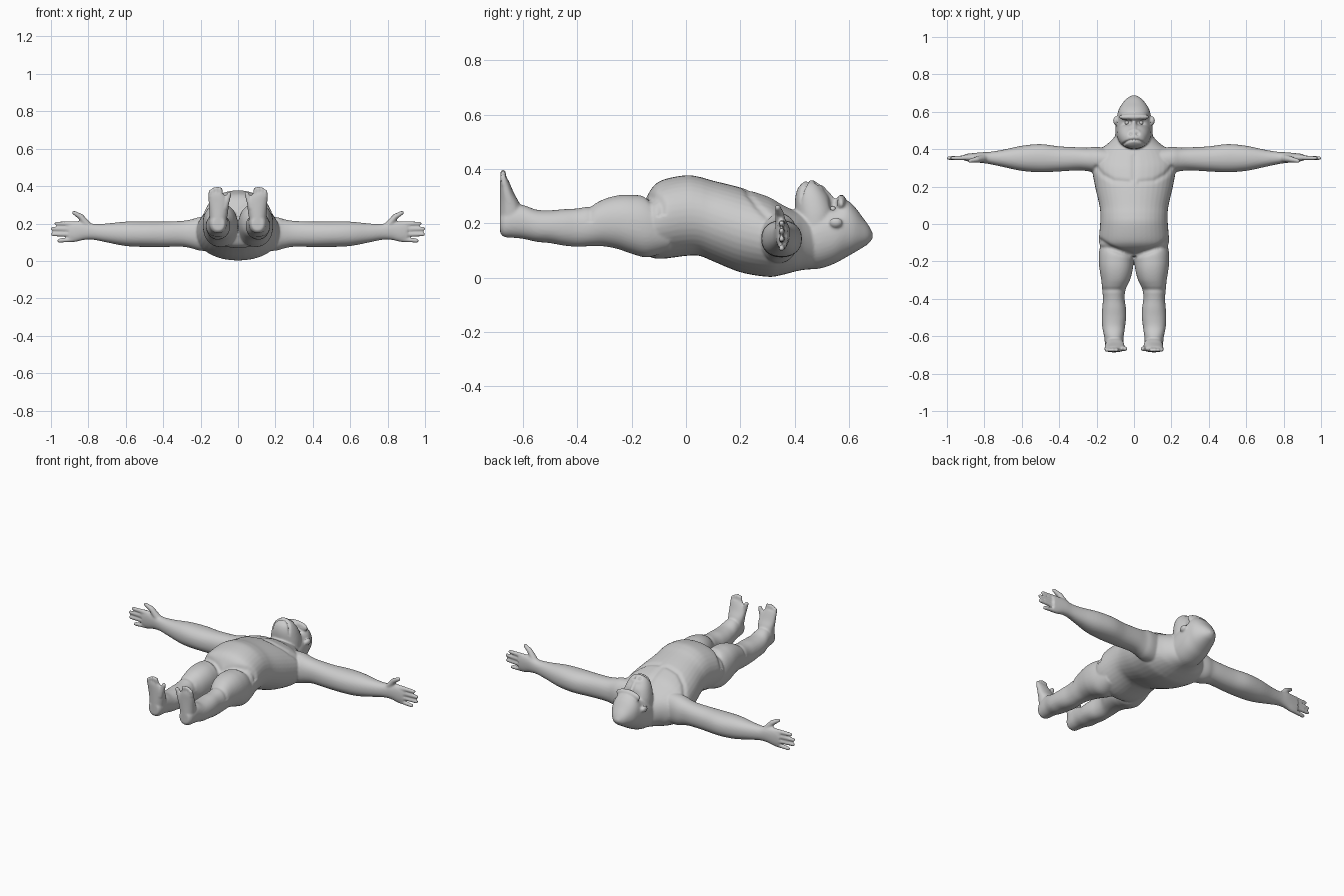
import bpy, bmesh
from math import sin, cos, pi, exp, copysign
from mathutils import Vector, Matrix

bm = bmesh.new()


def spline(rows, n=5):
    """Catmull-Rom resampling of section rows."""
    out = []
    for i in range(len(rows) - 1):
        p0, p1, p2 = rows[max(i - 1, 0)], rows[i], rows[i + 1]
        p3 = rows[min(i + 2, len(rows) - 1)]
        for k in range(n):
            t = k / n
            out.append([0.5 * (2 * b + (c - a) * t + (2 * a - 5 * b + 4 * c - d) * t * t
                               + (3 * b - a - 3 * c + d) * t ** 3)
                        for a, b, c, d in zip(p0, p1, p2, p3)])
    return out + [list(rows[-1])]


def loft(axis, rows, side=1, power=2.2, seg=40):
    """Closed loft along an axis; row = position, min/max of the other two axes in xyz order."""
    others = [i for i in range(3) if i != axis]
    rings = []
    for t, b0, b1, c0, c1 in spline(rows):
        ring = []
        for k in range(seg):
            a = 2 * pi * k / seg
            u = copysign(abs(cos(a)) ** (2 / power), cos(a))
            w = copysign(abs(sin(a)) ** (2 / power), sin(a))
            co = [0, 0, 0]
            co[axis] = t
            co[others[0]] = (b0 + b1) / 2 + u * (b1 - b0) / 2
            co[others[1]] = (c0 + c1) / 2 + w * (c1 - c0) / 2
            co[0] *= side
            ring.append(bm.verts.new(co))
        rings.append(ring)
    faces = [bm.faces.new((r[k], r[(k + 1) % seg], s[(k + 1) % seg], s[k]))
             for r, s in zip(rings, rings[1:]) for k in range(seg)]
    faces += [bm.faces.new(rings[0]), bm.faces.new(rings[-1])]
    bmesh.ops.recalc_face_normals(bm, faces=faces)


def blob(c, r, side=1):
    m = Matrix.Translation((c[0] * side, c[1], c[2])) @ Matrix.Diagonal((*r, 1))
    bmesh.ops.create_icosphere(bm, subdivisions=3, radius=1, matrix=m)


def digit(p, q, r0, r1, side, n=12):
    """Finger or toe: a tapering row of spheres that the remesh fuses."""
    p, q = Vector(p), Vector(q)
    for k in range(n + 1):
        t = k / n
        r = r0 + (r1 - r0) * t
        blob(p.lerp(q, t), (r, r, r), side)


def sym(rows):
    return [(t, -h, h, a, b) for t, h, a, b in rows]


# Trunk, lying on its back
loft(1, sym([(-.175, .07, .14, .26), (-.15, .15, .09, .29), (-.12, .18, .072, .337),
             (-.08, .187, .07, .362), (0, .181, .08, .377), (.05, .18, .08, .371),
             (.1, .185, .06, .357), (.2, .208, .02, .332), (.3, .225, .003, .3),
             (.35, .215, .009, .272), (.4, .18, .022, .247), (.43, .14, .028, .238),
             (.47, .1, .032, .22)]), power=2.1)
# Skull with pointed crown
loft(1, sym([(.4, .1, .03, .22), (.45, .1, .03, .24), (.5, .1, .035, .262), (.55, .096, .053, .268),
             (.59, .088, .075, .284), (.62, .078, .092, .262), (.65, .058, .11, .223),
             (.672, .038, .125, .193), (.688, .012, .145, .163)]))
# Muzzle and jaw
loft(2, [(.19, -.092, .092, .408, .55), (.24, -.088, .088, .403, .55), (.29, -.076, .076, .402, .532),
         (.325, -.06, .06, .41, .508), (.345, -.042, .042, .425, .49), (.359, -.015, .015, .445, .468)])
# Brow ridge, nose bridge
blob((0, .572, .272), (.082, .02, .034))
digit((0, .55, .272), (0, .497, .325), .012, .016, 1)

for s in (1, -1):
    blob((.019, .492, .322), (.017, .015, .018), s)      # nostril wing
    blob((.098, .552, .203), (.014, .024, .019), s)      # ear
    # Arm
    loft(0, [(.1, .28, .4, .05, .24), (.2, .275, .412, .055, .235), (.25, .283, .408, .068, .222),
             (.3, .287, .41, .076, .214), (.4, .281, .415, .075, .21), (.5, .277, .427, .075, .211),
             (.6, .284, .418, .08, .21), (.7, .305, .397, .099, .2), (.77, .32, .386, .113, .198),
             (.82, .327, .383, .113, .21), (.87, .332, .378, .102, .212),
             (.905, .338, .374, .103, .205)], s)
    # Fingers and thumb
    for tip, z0, z1 in ((.972, .198, .2), (.992, .17, .172), (.99, .142, .142), (.957, .115, .108)):
        digit((.88, .355, z0), (tip, .352, z1), .0145, .0105, s)
    digit((.8, .352, .185), (.84, .345, .236), .022, .016, s)
    digit((.84, .345, .236), (.877, .338, .258), .016, .011, s)
    # Leg
    loft(1, [(-.06, .04, .165, .1, .24), (-.14, .003, .185, .075, .295), (-.2, .003, .188, .088, .305),
             (-.25, .008, .183, .105, .303), (-.3, .022, .175, .115, .29), (-.35, .045, .17, .116, .266),
             (-.4, .05, .166, .114, .255), (-.45, .043, .17, .118, .252), (-.5, .042, .172, .127, .248),
             (-.55, .048, .17, .132, .25), (-.6, .055, .16, .143, .267), (-.64, .058, .155, .147, .265),
             (-.67, .065, .148, .15, .25), (-.685, .075, .135, .165, .23)], s)
    # Foot, sole facing forward
    loft(2, [(.17, .067, .143, -.685, -.62), (.22, .06, .15, -.686, -.6), (.27, .052, .154, -.686, -.612),
             (.31, .052, .157, -.686, -.633), (.345, .068, .158, -.686, -.648),
             (.362, .082, .156, -.684, -.656)], s)
    # Toes, with the big toe set apart
    for x, z in ((.093, .384), (.112, .388), (.13, .383), (.147, .372)):
        digit((x, -.669, .345), (x, -.674, z), .0125, .0105, s)
    digit((.072, -.664, .285), (.047, -.667, .358), .018, .0125, s)

# Fuse everything into one skin
src = bpy.data.meshes.new("skin_source")
bm.to_mesh(src)
bm.free()
body = bpy.data.objects.new("ape_body", src)
bpy.context.collection.objects.link(body)
rm = body.modifiers.new("fuse", 'REMESH')
rm.mode, rm.voxel_size = 'VOXEL', .0055
sm = body.modifiers.new("soften", 'SMOOTH')
sm.factor, sm.iterations = .5, 5
dg = bpy.context.evaluated_depsgraph_get()
mesh = bpy.data.meshes.new_from_object(body.evaluated_get(dg))
body.modifiers.clear()
body.data = mesh


def crease(points, width, depth):
    """Press a soft mirrored groove into the upper surface along an xy path."""
    segs = [(Vector(a), Vector(b)) for a, b in zip(points, points[1:])]
    moves = []
    lo = min(p[1] for p in points) - 3 * width
    hi = max(p[1] for p in points) + 3 * width
    for v in mesh.vertices:
        if not lo < v.co.y < hi or v.normal.z < .1 or v.co.z < .15:
            continue
        p = Vector((abs(v.co.x), v.co.y))
        d = 9
        for a, b in segs:
            ab = b - a
            t = max(0, min(1, (p - a).dot(ab) / max(ab.length_squared, 1e-9)))
            d = min(d, (p - a - ab * t).length)
        if d < 3 * width:
            moves.append((v, v.normal * (depth * exp(-(d / width) ** 2))))
    for v, m in moves:
        v.co -= m


crease([(0, .449), (.025, .446), (.045, .437), (.055, .428)], .006, .009)   # mouth
crease([(.017, .484), (.021, .482)], .007, .01)                             # nostrils
crease([(.028, .543), (.048, .541)], .012, .008)                            # eye sockets
crease([(.03, .225), (.11, .232), (.17, .265), (.2, .3)], .014, .006)       # chest muscles
crease([(0, .24), (0, .36)], .014, .005)                                    # breastbone
crease([(0, -.17), (.07, -.152), (.13, -.125), (.18, -.09)], .014, .009)    # belly fold
crease([(.06, -.352), (.16, -.352)], .012, .004)                            # knees
mesh.update()
for p in mesh.polygons:
    p.use_smooth = True

# Eyes
for s, name in ((1, "eye_left"), (-1, "eye_right")):
    bpy.ops.mesh.primitive_uv_sphere_add(segments=24, ring_count=12, radius=.011,
                                         location=(.038 * s, .541, .252))
    bpy.context.object.name = name
    bpy.ops.object.shade_smooth()
